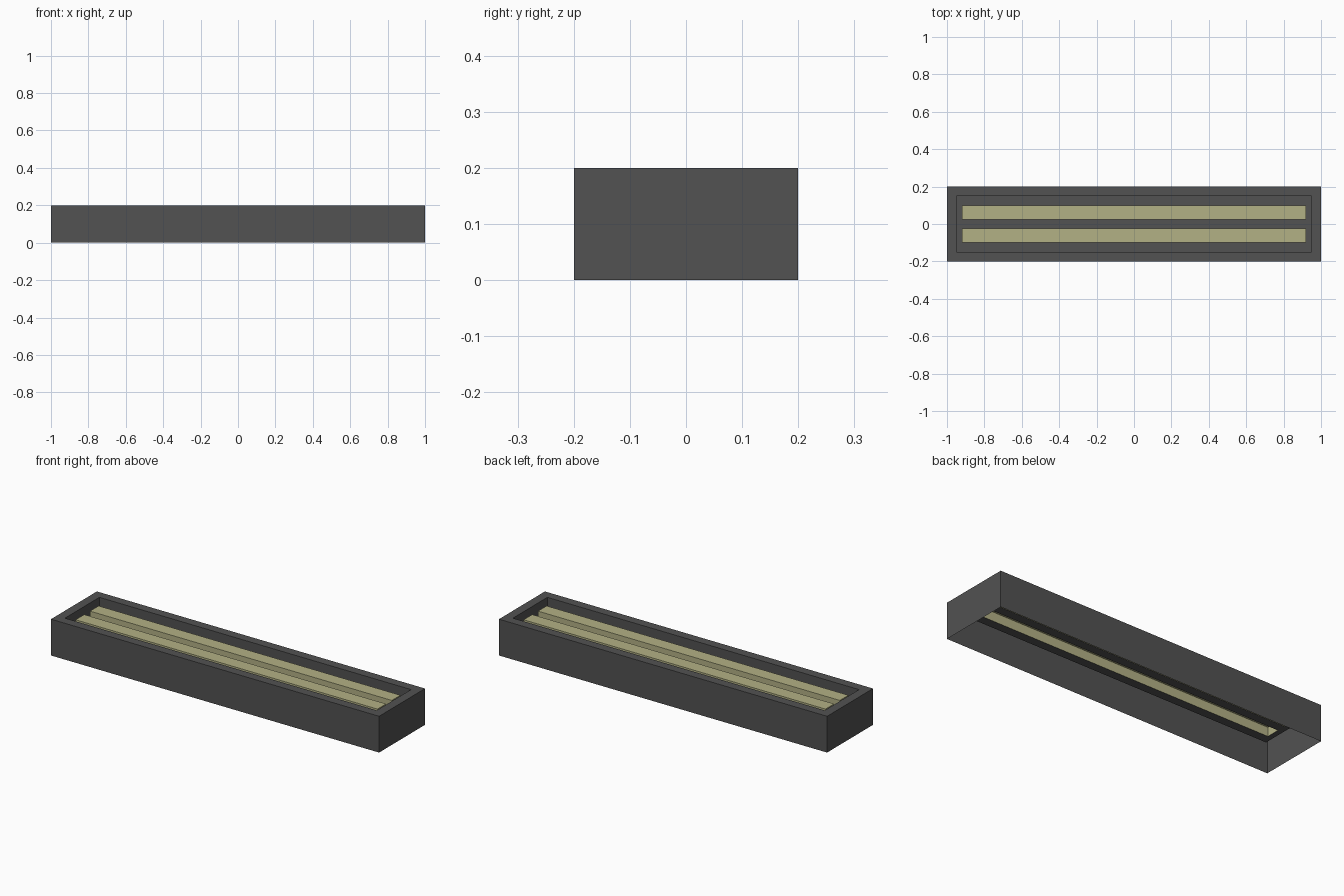
import bpy, bmesh

if "Cube" in bpy.data.objects:
    bpy.data.objects.remove(bpy.data.objects["Cube"])

FLOOR, TOP, TUBE_TOP = 0.13, 0.2, 0.18
TUBES = [(-0.1, -0.025), (0.025, 0.1)]


def material(name, rgb):
    m = bpy.data.materials.new(name)
    m.diffuse_color = (*rgb, 1)
    m.use_nodes = True
    m.node_tree.nodes["Principled BSDF"].inputs["Base Color"].default_value = m.diffuse_color
    return m


def loop(bm, hx, y0, y1, z):
    return [bm.verts.new(p) for p in
            ((-hx, y0, z), (hx, y0, z), (hx, y1, z), (-hx, y1, z))]


def bridge(bm, a, b):
    for i in range(4):
        j = (i + 1) % 4
        bm.faces.new((a[i], a[j], b[j], b[i]))


def finish(bm, name, mat):
    bmesh.ops.remove_doubles(bm, verts=bm.verts, dist=1e-5)
    me = bpy.data.meshes.new(name)
    bm.to_mesh(me)
    bm.free()
    me.materials.append(mat)
    ob = bpy.data.objects.new(name, me)
    bpy.context.collection.objects.link(ob)


dark = material("dark_grey", (0.085, 0.085, 0.085))
tan = material("pale_yellow", (0.45, 0.44, 0.235))

# Housing: thin open-bottomed shell, flat rim and recessed tray walls
bm = bmesh.new()
rings = [loop(bm, hx, -hy, hy, z) for hx, hy, z in
         ((1, 0.2, 0), (1, 0.2, TOP), (0.95, 0.15, TOP), (0.95, 0.15, FLOOR))]
for a, b in zip(rings, rings[1:]):
    bridge(bm, a, b)

# Tray floor, left open under each tube
xs = [-0.95, -0.92, 0.92, 0.95]
ys = [-0.15, -0.1, -0.025, 0.025, 0.1, 0.15]
for i in range(3):
    for j in range(5):
        if i == 1 and j in (1, 3):
            continue
        bm.faces.new([bm.verts.new((x, y, FLOOR)) for x, y in
                      ((xs[i], ys[j]), (xs[i + 1], ys[j]),
                       (xs[i + 1], ys[j + 1]), (xs[i], ys[j + 1]))])
finish(bm, "lamp_housing", dark)

# Light tubes: raised strips, hollow from below
for n, (y0, y1) in enumerate(TUBES, 1):
    bm = bmesh.new()
    base = loop(bm, 0.92, y0, y1, FLOOR)
    top = loop(bm, 0.92, y0, y1, TUBE_TOP)
    bridge(bm, base, top)
    bm.faces.new(top)
    finish(bm, f"light_tube_{n}", tan)
